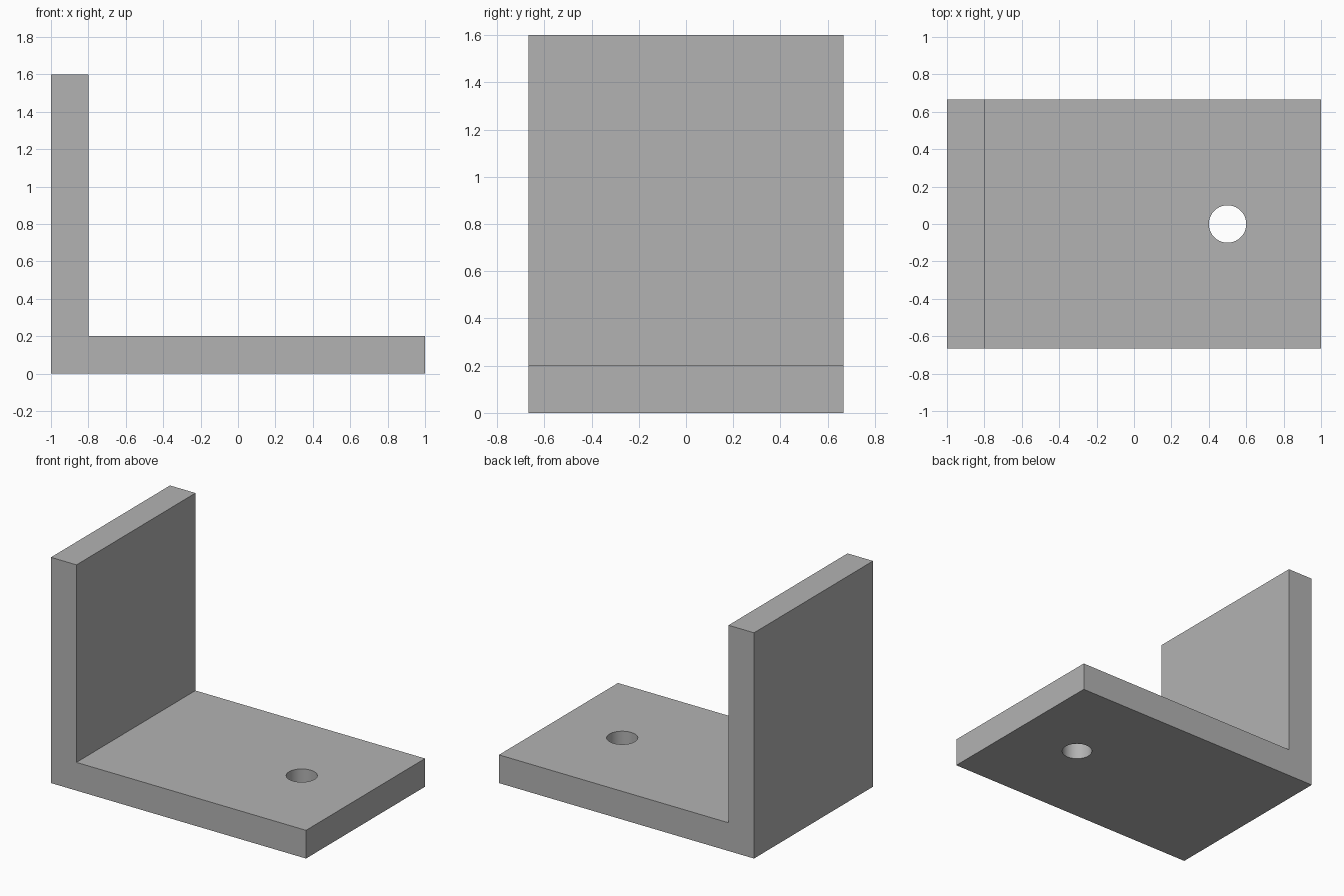
import bpy
import bmesh
import math

default = bpy.data.objects.get("Cube")
if default:
    bpy.data.objects.remove(default, do_unlink=True)

LENGTH, DEPTH, HEIGHT, THICK = 2.0, 1.333, 1.6, 0.2

# Plain grey metal
grey = bpy.data.materials.new("grey_metal")
grey.use_nodes = True
colour = (0.45, 0.45, 0.45, 1)
grey.diffuse_color = colour
grey.node_tree.nodes["Principled BSDF"].inputs["Base Color"].default_value = colour


def add_object(name, bm):
    bmesh.ops.recalc_face_normals(bm, faces=bm.faces)
    mesh = bpy.data.meshes.new(name)
    bm.to_mesh(mesh)
    bm.free()
    mesh.materials.append(grey)
    obj = bpy.data.objects.new(name, mesh)
    bpy.context.collection.objects.link(obj)
    return obj


# L-shaped profile, extruded from front to back
left, right = -LENGTH / 2, LENGTH / 2
profile = [(left, 0), (right, 0), (right, THICK),
           (left + THICK, THICK), (left + THICK, HEIGHT), (left, HEIGHT)]
bm = bmesh.new()
face = bm.faces.new([bm.verts.new((x, -DEPTH / 2, z)) for x, z in profile])
extruded = bmesh.ops.extrude_face_region(bm, geom=[face])["geom"]
bmesh.ops.translate(bm, vec=(0, DEPTH, 0),
                    verts=[v for v in extruded if isinstance(v, bmesh.types.BMVert)])
bracket = add_object("angle_bracket", bm)

# Bolt hole cutter through the base plate
bm = bmesh.new()
bmesh.ops.create_cone(bm, cap_ends=True, segments=64, radius1=0.1, radius2=0.1,
                      depth=THICK * 2)
bmesh.ops.translate(bm, vec=(0.5, 0, THICK / 2), verts=bm.verts)
cutter = add_object("bolt_hole_cutter", bm)

# Cut the hole, then drop the cutter
cut = bracket.modifiers.new("bolt_hole", "BOOLEAN")
cut.operation = "DIFFERENCE"
cut.solver = "EXACT"
cut.object = cutter
bpy.ops.object.select_all(action="DESELECT")
bracket.select_set(True)
bpy.context.view_layer.objects.active = bracket
bpy.ops.object.modifier_apply(modifier=cut.name)
bpy.data.objects.remove(cutter, do_unlink=True)

# Smooth hole wall with crisp edges
bpy.ops.object.shade_smooth_by_angle(angle=math.radians(30))
